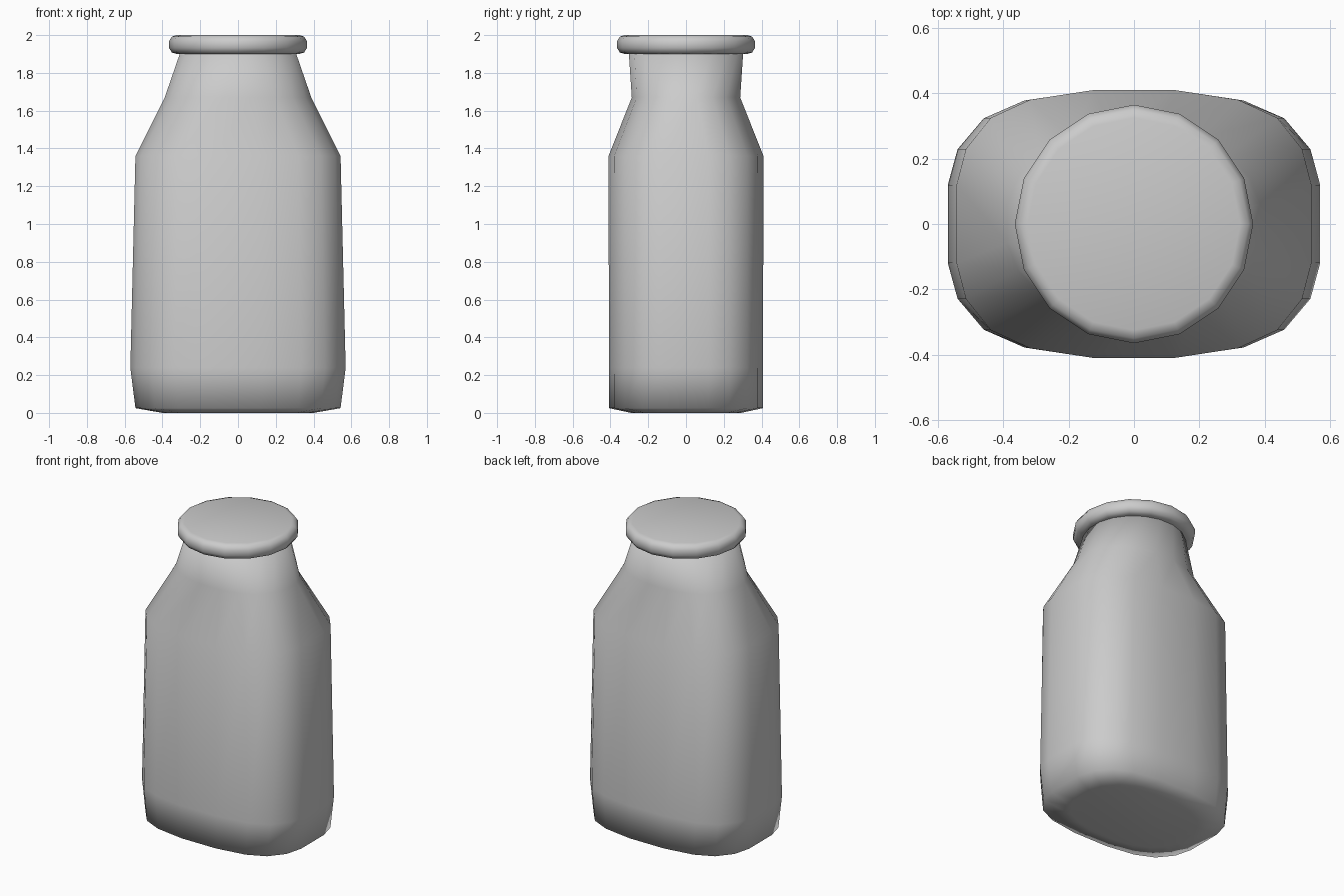
import bpy
import bmesh
from math import cos, sin, tau

cube = bpy.data.objects.get("Cube")
if cube:
    bpy.data.objects.remove(cube)

# One plain grey for the whole bottle
grey = bpy.data.materials.new("plain grey")
grey.use_nodes = True
COLOUR = (0.6, 0.6, 0.6, 1)
grey.diffuse_color = COLOUR
grey.node_tree.nodes["Principled BSDF"].inputs["Base Color"].default_value = COLOUR


def loft(name, rings):
    """Skin stacked rings of points and close both ends."""
    bm = bmesh.new()
    loops = [[bm.verts.new(p) for p in ring] for ring in rings]
    n = len(loops[0])
    for low, high in zip(loops, loops[1:]):
        for i in range(n):
            j = (i + 1) % n
            bm.faces.new((low[i], low[j], high[j], high[i]))
    bm.faces.new(loops[0][::-1])
    bm.faces.new(loops[-1])
    mesh = bpy.data.meshes.new(name)
    bm.to_mesh(mesh)
    bm.free()
    mesh.materials.append(grey)
    mesh.shade_smooth()
    obj = bpy.data.objects.new(name, mesh)
    bpy.context.collection.objects.link(obj)
    return obj


# Rounded-rectangle outline: one quadrant, mirrored to all four
quadrant = [(0.57, 0.12), (0.54, 0.23), (0.46, 0.325), (0.335, 0.38), (0.13, 0.41)]
half = quadrant + [(-x, y) for x, y in reversed(quadrant)]
outline = half + [(-x, -y) for x, y in half]
SIDES = len(outline)


def section(z, rx, ry, roundness):
    """Blend between the rounded rectangle (0) and an ellipse (1)."""
    ring = []
    for i, (x, y) in enumerate(outline):
        a = tau * (i + 0.5) / SIDES
        ex, ey = cos(a) / cos(tau / SIDES / 2), sin(a) / cos(tau / SIDES / 2)
        t = roundness
        ring.append((rx * ((1 - t) * x / 0.57 + t * ex),
                     ry * ((1 - t) * y / 0.41 + t * ey), z))
    return ring


# Body: base, straight walls, shoulders and neck
loft("bottle_body", [
    section(0.0, 0.40, 0.29, 0.5),
    section(0.025, 0.543, 0.407, 0),
    section(0.24, 0.57, 0.408, 0),
    section(1.36, 0.543, 0.41, 0),
    section(1.67, 0.388, 0.287, 0.7),
    section(1.91, 0.305, 0.303, 1),
])

# Cap: round lid with bevelled rim
cap_profile = [(0.325, 1.9), (0.35, 1.908), (0.365, 1.932), (0.365, 1.968),
               (0.35, 1.992), (0.325, 2.0)]
loft("cap", [[(r * cos(tau * i / 16), r * sin(tau * i / 16), z) for i in range(16)]
             for r, z in cap_profile])
